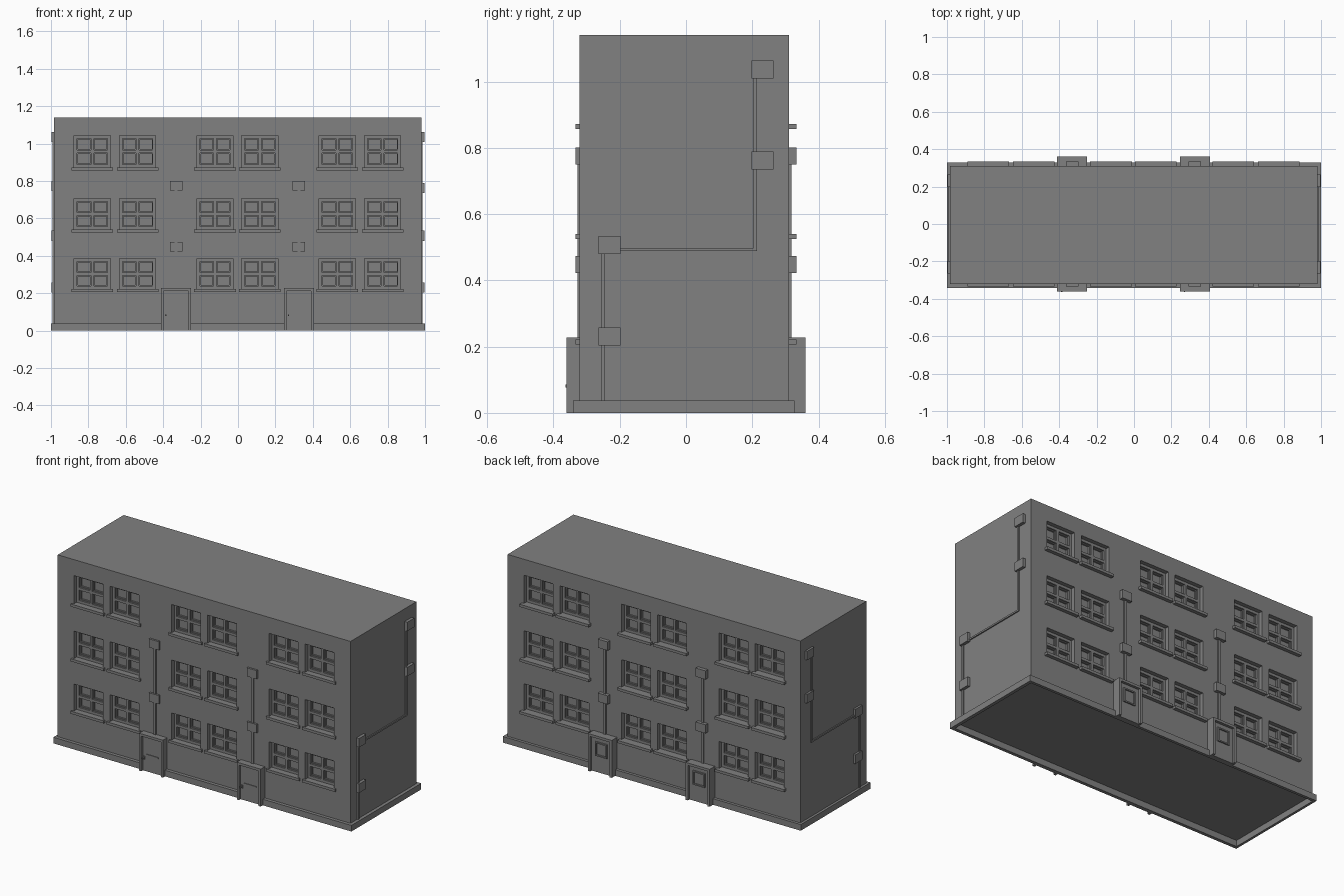
import bpy
import bmesh
from mathutils import Vector

if "Cube" in bpy.data.objects:
    bpy.data.objects.remove(bpy.data.objects["Cube"], do_unlink=True)

grey = bpy.data.materials.new("plain grey")
grey.use_nodes = True
grey.diffuse_color = (0.22, 0.22, 0.22, 1)
grey.node_tree.nodes["Principled BSDF"].inputs["Base Color"].default_value = (0.22, 0.22, 0.22, 1)


def add_box(bm, x0, x1, y0, y1, z0, z1):
    """Add an axis-aligned box; ends may come in either order."""
    a, b = Vector((x0, y0, z0)), Vector((x1, y1, z1))
    verts = bmesh.ops.create_cube(bm, size=1)["verts"]
    for v in verts:
        v.co = Vector([(a[i] + b[i]) / 2 + v.co[i] * abs(b[i] - a[i]) for i in range(3)])


def finish(name, bm):
    mesh = bpy.data.meshes.new(name)
    bmesh.ops.recalc_face_normals(bm, faces=bm.faces)
    bm.to_mesh(mesh)
    bm.free()
    mesh.materials.append(grey)
    obj = bpy.data.objects.new(name, mesh)
    bpy.context.collection.objects.link(obj)
    return obj


def part(name, boxes):
    bm = bmesh.new()
    for b in boxes:
        add_box(bm, *b)
    return finish(name, bm)


# Main dimensions
LEFT, RIGHT, FRONT, BACK = 0.98, -0.985, -0.321, 0.311
BASE, TOP = 0.037, 1.14
MID = -0.003
RECESS = 0.045
HALF_W = 0.097
WINDOW_X = [MID + s * c for c in (0.12, 0.534, 0.776) for s in (-1, 1)]
WINDOW_Z = [(0.222, 0.385), (0.54, 0.706), (0.872, 1.043)]
WINDOWS = [(x, z0, z1) for x in WINDOW_X for z0, z1 in WINDOW_Z]
DOOR_X = [MID - 0.328, MID + 0.328]

# Building block with recessed window openings on both long walls
bm = bmesh.new()
add_box(bm, RIGHT, LEFT, FRONT, BACK, BASE, TOP)
cuts = [((x + s * HALF_W, 0, 0), (1, 0, 0)) for x in WINDOW_X for s in (-1, 1)]
cuts += [((0, 0, z), (0, 0, 1)) for pair in WINDOW_Z for z in pair]
for co, no in cuts:
    bmesh.ops.bisect_plane(bm, geom=bm.verts[:] + bm.edges[:] + bm.faces[:], plane_co=co, plane_no=no)
bm.normal_update()
openings = []
for f in bm.faces:
    c = f.calc_center_median()
    if abs(f.normal.y) > 0.9 and any(abs(c.x - x) < HALF_W and z0 < c.z < z1 for x, z0, z1 in WINDOWS):
        openings.append(f)
for f in bmesh.ops.extrude_discrete_faces(bm, faces=openings)["faces"]:
    inward = 1 if f.calc_center_median().y < 0 else -1
    bmesh.ops.translate(bm, verts=f.verts[:], vec=(0, inward * RECESS, 0))
bmesh.ops.dissolve_limit(bm, angle_limit=0.01, verts=bm.verts[:], edges=bm.edges[:])
finish("building_walls", bm)

# Plinth ring around the foot of the walls
part("plinth", [
    (-1, 1, -0.341, FRONT, 0, BASE),
    (-1, 1, BACK, 0.328, 0, BASE),
    (-1, RIGHT, FRONT, BACK, 0, BASE),
    (LEFT, 1, FRONT, BACK, 0, BASE),
])

for side, wall, out in (("front", FRONT, -1), ("back", BACK, 1)):
    # Window frames: border, cross bars and thin pane beads
    frames, sills = [], []
    pane = wall - out * RECESS
    face = pane + out * 0.02
    bead = pane + out * 0.01
    for x, z0, z1 in WINDOWS:
        zm, t = (z0 + z1) / 2, 0.016
        l, r = x - HALF_W, x + HALF_W
        frames += [(l, l + t, pane, face, z0, z1), (r - t, r, pane, face, z0, z1),
                   (l, r, pane, face, z0, z0 + t), (l, r, pane, face, z1 - t, z1),
                   (x - t / 2, x + t / 2, pane, face, z0, z1),
                   (l, r, pane, face, zm - t / 2, zm + t / 2)]
        for a, b in ((l + t, x - t / 2), (x + t / 2, r - t)):
            for c, d in ((z0 + t, zm - t / 2), (zm + t / 2, z1 - t)):
                e = 0.005
                frames += [(a, a + e, pane, bead, c, d), (b - e, b, pane, bead, c, d),
                           (a, b, pane, bead, c, c + e), (a, b, pane, bead, d - e, d)]
        sills.append((l - 0.014, r + 0.014, pane, out * 0.333, z0 - 0.016, z0))
    part(side + "_window_frames", frames)
    part(side + "_window_sills", sills)

    # Door surrounds and doors
    surround, doors, fittings = [], [], []
    for x in DOOR_X:
        l, r, edge, leaf = x - 0.08, x + 0.08, out * 0.361, out * 0.345
        surround += [(l, l + 0.014, wall, edge, 0, 0.227), (r - 0.014, r, wall, edge, 0, 0.227),
                     (l, r, wall, edge, 0.212, 0.227)]
        doors.append((l + 0.014, r - 0.014, wall, leaf, 0, 0.212))
        if out < 0:
            # Handle and letter slot
            fittings += [(l + 0.02, l + 0.03, leaf, -0.351, 0.07, 0.09),
                         (l + 0.021, l + 0.029, leaf, -0.364, 0.077, 0.085),
                         (x - 0.04, x + 0.04, leaf, leaf - 0.004, 0.098, 0.105)]
        else:
            # Raised border of the door window
            a, b, c, d, e, lip = x - 0.04, x + 0.04, 0.1, 0.185, 0.008, leaf + 0.008
            fittings += [(a, a + e, leaf, lip, c, d), (b - e, b, leaf, lip, c, d),
                         (a, b, leaf, lip, c, c + e), (a, b, leaf, lip, d - e, d)]
    part(side + "_door_surrounds", surround)
    part(side + "_doors", doors)
    part(side + "_door_fittings", fittings)

    # Conduits and junction boxes above the doors
    boxes, pipes = [], []
    for x in DOOR_X:
        for z in (0.422, 0.749):
            boxes.append((x - 0.033, x + 0.033, wall, out * 0.333, z, z + 0.052))
        pipes.append((x - 0.008, x + 0.008, wall, wall + out * 0.007, 0.227, 0.75))
    part(side + "_junction_boxes", boxes)
    part(side + "_conduits", pipes)

# Stepped conduits and junction boxes on the end walls
for side, wall, out, second in (("left", LEFT, 1, 0.735), ("right", RIGHT, -1, 0.747)):
    rim = wall + out * 0.007
    part(side + "_end_conduit", [
        (wall, rim, 0.203, 0.214, 0.488, 1.01),
        (wall, rim, -0.2, 0.203, 0.488, 0.498),
        (wall, rim, -0.257, -0.245, BASE, 0.48),
    ])
    part(side + "_end_junction_boxes", [
        (wall, out * 0.998, y, y + 0.067, z, z + 0.054)
        for y, z in ((0.197, 1.009), (0.197, second), (-0.264, 0.48), (-0.264, 0.204))
    ])
